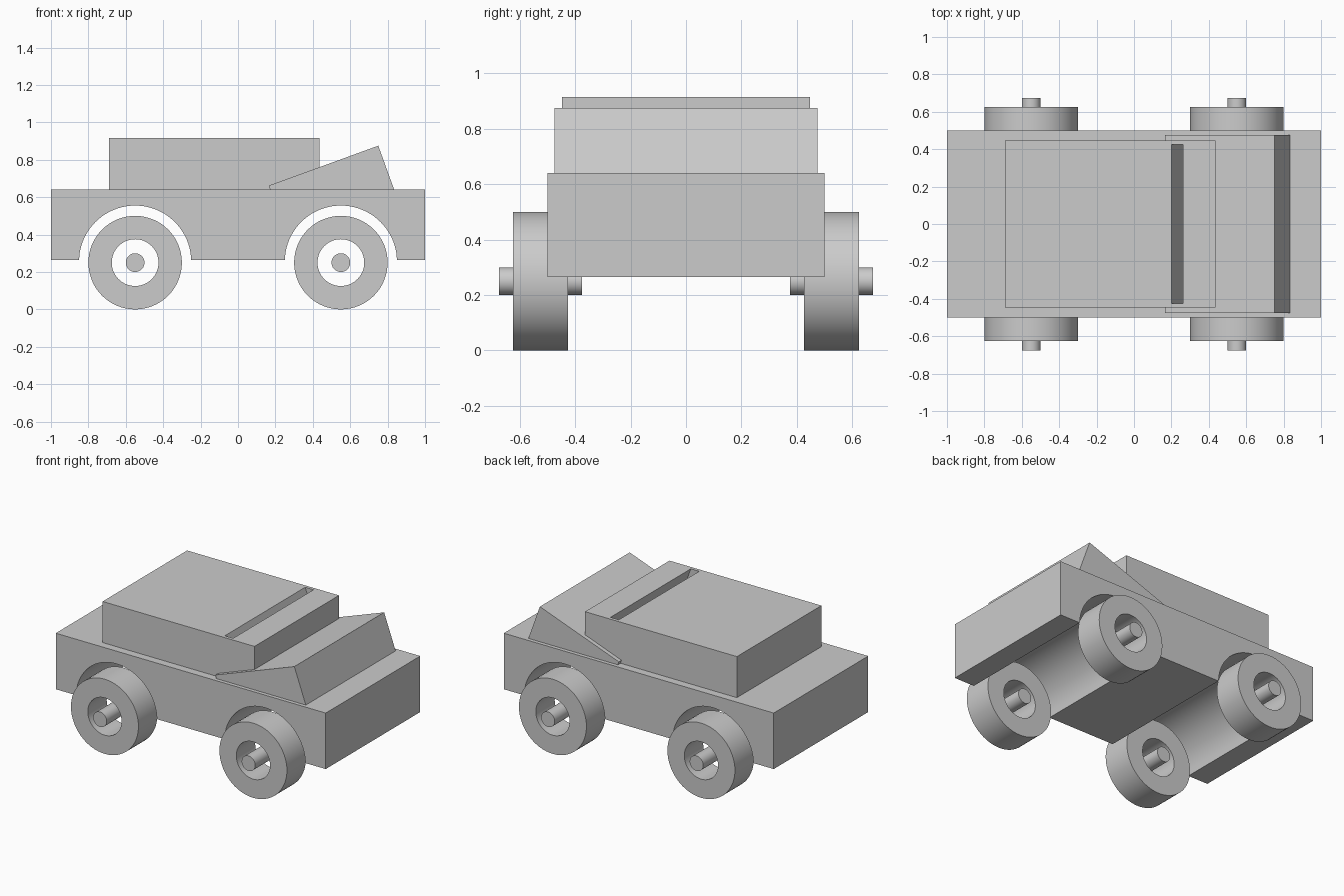
import bpy
import bmesh
from math import cos, sin, pi, radians
from mathutils import Matrix

if "Cube" in bpy.data.objects:
    bpy.data.objects.remove(bpy.data.objects["Cube"], do_unlink=True)

GREY = (0.6, 0.6, 0.6, 1.0)
grey = bpy.data.materials.new("plain grey")
grey.use_nodes = True
grey.diffuse_color = GREY
grey.node_tree.nodes["Principled BSDF"].inputs["Base Color"].default_value = GREY


def finish(name, bm, smooth=False):
    """Turn a bmesh into a named object with the grey material."""
    bmesh.ops.recalc_face_normals(bm, faces=bm.faces[:])
    mesh = bpy.data.meshes.new(name)
    bm.to_mesh(mesh)
    bm.free()
    mesh.materials.append(grey)
    obj = bpy.data.objects.new(name, mesh)
    bpy.context.collection.objects.link(obj)
    if smooth:
        bpy.ops.object.select_all(action="DESELECT")
        obj.select_set(True)
        bpy.context.view_layer.objects.active = obj
        bpy.ops.object.shade_smooth_by_angle(angle=radians(30))
    return obj


def prism(name, profile, half_width, smooth=False):
    """Side profile in x and z, extruded evenly across y."""
    bm = bmesh.new()
    face = bm.faces.new([bm.verts.new((x, -half_width, z)) for x, z in profile])
    side = bmesh.ops.extrude_face_region(bm, geom=[face])
    verts = [g for g in side["geom"] if isinstance(g, bmesh.types.BMVert)]
    bmesh.ops.translate(bm, verts=verts, vec=(0, 2 * half_width, 0))
    return finish(name, bm, smooth)


def wheel(name, x, y, z, outer, inner, width):
    """Square-edged ring spun about the y axis."""
    bm = bmesh.new()
    corners = [(r, s * width / 2) for r, s in
               ((inner, -1), (outer, -1), (outer, 1), (inner, 1))]
    verts = [bm.verts.new((x + r, y + w, z)) for r, w in corners]
    edges = [bm.edges.new((verts[i], verts[(i + 1) % 4])) for i in range(4)]
    bmesh.ops.spin(bm, geom=verts + edges, cent=(x, y, z), axis=(0, 1, 0),
                   angle=2 * pi, steps=64)
    bmesh.ops.remove_doubles(bm, verts=bm.verts[:], dist=0.0005)
    return finish(name, bm, smooth=True)


def pin(name, x, y, z, radius, length):
    bm = bmesh.new()
    turn = Matrix.Translation((x, y, z)) @ Matrix.Rotation(pi / 2, 4, "X")
    bmesh.ops.create_cone(bm, cap_ends=True, segments=48, radius1=radius,
                          radius2=radius, depth=length, matrix=turn)
    return finish(name, bm, smooth=True)


# Body with two round wheel arches running the full width
WHEEL_X, WHEEL_Z = 0.55, 0.25
BOTTOM, DECK = 0.265, 0.64
outline = [(-1, DECK), (-1, BOTTOM)]
for centre in (-WHEEL_X, WHEEL_X):
    outline.append((centre - 0.3, BOTTOM))
    outline += [(centre - 0.3 * cos(pi * i / 40), 0.255 + 0.3 * sin(pi * i / 40))
                for i in range(2, 39)]
    outline.append((centre + 0.3, BOTTOM))
outline += [(1, BOTTOM), (1, DECK)]
prism("body", outline, 0.5, smooth=True)

# Cabin block with a slanted slot in its roof
ROOF = 0.915
cabin = prism("cabin", [(-0.69, DECK), (0.435, DECK), (0.435, ROOF), (-0.69, ROOF)], 0.447)
slant = 0.364
above, below = ROOF + 0.05, ROOF - 0.17
cutter = prism("slot_cutter", [(x - (z - ROOF) * slant, z) for x, z in
                               ((0.2, above), (0.2, below), (0.262, below), (0.262, above))],
               0.425)
cutter.hide_render = True
cut = cabin.modifiers.new("slot", "BOOLEAN")
cut.operation = "DIFFERENCE"
cut.solver = "EXACT"
cut.object = cutter
bpy.ops.object.select_all(action="DESELECT")
bpy.context.view_layer.objects.active = cabin
cabin.select_set(True)
bpy.ops.object.modifier_apply(modifier=cut.name)
bpy.data.objects.remove(cutter, do_unlink=True)

# Tilted wedge on the deck
prism("tilted_wedge", [(0.172, DECK), (0.835, DECK), (0.75, 0.875), (0.165, 0.662)], 0.475)

# Wheels with open centres and free-standing axle pins
for end, x in (("rear", -WHEEL_X), ("front", WHEEL_X)):
    for side, s in (("left", 1), ("right", -1)):
        wheel(f"{end}_{side}_wheel", x, s * 0.525, WHEEL_Z, 0.25, 0.125, 0.2)
        pin(f"{end}_{side}_axle_pin", x, s * 0.525, WHEEL_Z, 0.05, 0.3)
